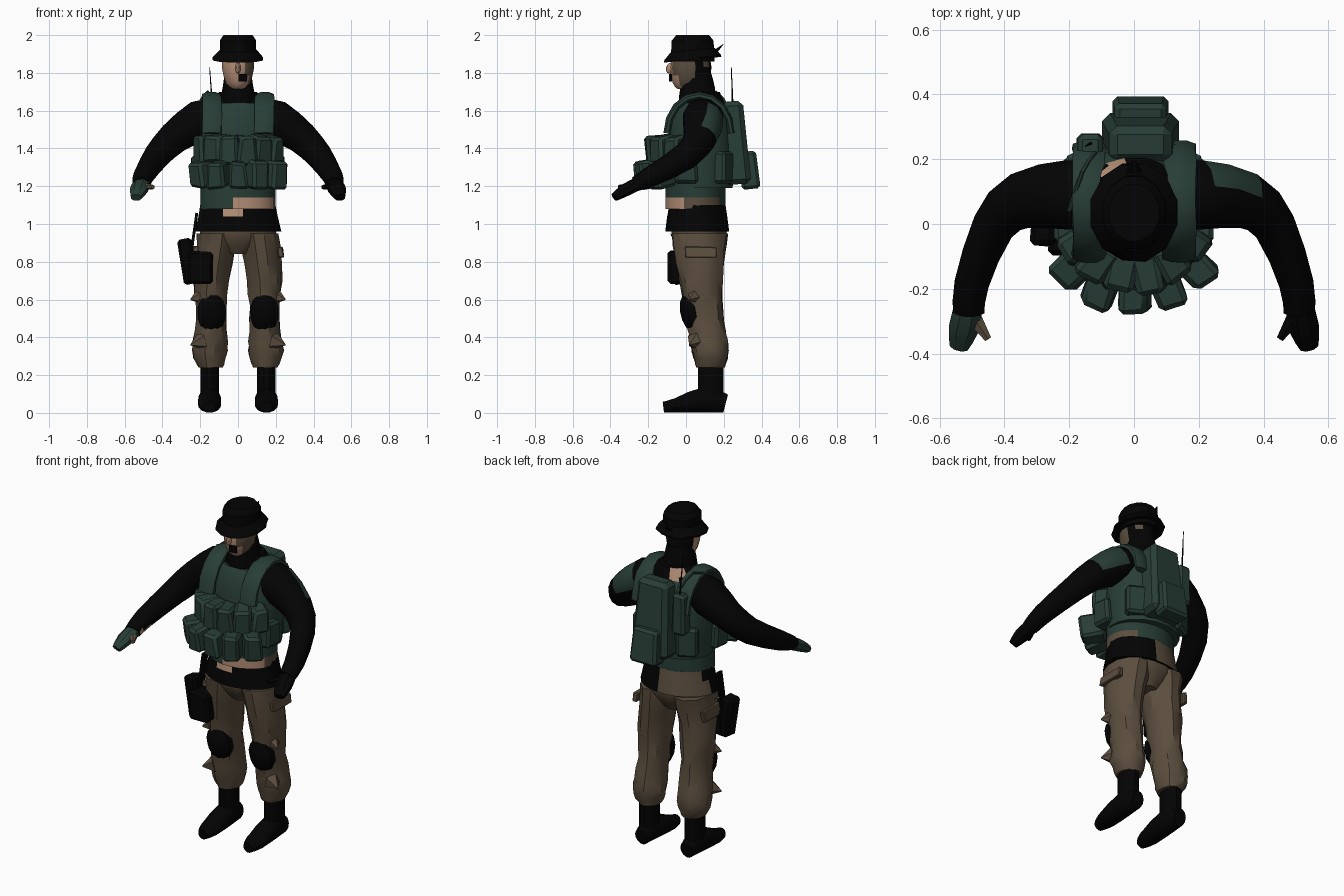
import bpy, bmesh, random
from math import radians, sin, cos, pi, tau
from mathutils import Vector, Matrix

random.seed(4)
if "Cube" in bpy.data.objects:
    bpy.data.objects.remove(bpy.data.objects["Cube"])


def material(name, red, green, blue):
    mat = bpy.data.materials.new(name)
    mat.use_nodes = True
    colour = (red, green, blue, 1)
    mat.diffuse_color = colour
    mat.node_tree.nodes["Principled BSDF"].inputs["Base Color"].default_value = colour
    return mat


BLACK = material("black cloth", .001, .001, .001)
GREEN = material("dark green canvas", .021, .047, .037)
BROWN = material("brown trousers", .105, .076, .048)
SKIN = material("skin", .45, .27, .18)
UP, ACROSS = Vector((0, 0, 1)), Vector((1, 0, 0))
SIDES = (("left", 1), ("right", -1))
parts = []


def finish(name, bm, mats, rule=None):
    bmesh.ops.recalc_face_normals(bm, faces=bm.faces)
    if rule:
        for face in bm.faces:
            face.material_index = mats.index(rule(face.calc_center_median()))
    mesh = bpy.data.meshes.new(name)
    bm.to_mesh(mesh)
    bm.free()
    for mat in mats:
        mesh.materials.append(mat)
    ob = bpy.data.objects.new(name, mesh)
    bpy.context.collection.objects.link(ob)
    parts.append(ob)
    return ob


def smooth(rings, steps):
    """Add rings between the given ones along a smooth spline."""
    rows = [Vector(ring) for ring in rings]
    padded = [rows[0]] + rows + [rows[-1]]
    result = []
    for before, start, end, after in zip(padded, rows, rows[1:], padded[3:]):
        leave, arrive = (end - before) / 2, (after - start) / 2
        for step in range(steps):
            t = step / steps
            ease = t * t * (3 - 2 * t)
            result.append(start * (1 - ease) + end * ease
                          + leave * (t * (1 - t) ** 2) - arrive * (t * t * (1 - t)))
    return result + [rows[-1]]


def loft(name, rings, mats, rule=None, sides=12, steps=2, across=None, wobble=0, mirror=1):
    """Skin elliptical rings (x, y, z, a, b): level, or square to the path when across is set."""
    bm = bmesh.new()
    rings = smooth(rings, steps)
    points = [Vector(ring[:3]) for ring in rings]
    loops = []
    for i, (point, ring) in enumerate(zip(points, rings)):
        u, v = ACROSS, Vector((0, 1, 0))
        if across:
            along = points[min(i + 1, len(points) - 1)] - points[max(i - 1, 0)]
            u = along.cross(across).normalized()
            v = u.cross(along).normalized()
        loop = []
        for k in range(sides):
            angle = tau * (k + .5) / sides
            scale = 1 + random.uniform(-wobble, wobble)
            co = point + (u * ring[3] * cos(angle) + v * ring[4] * sin(angle)) * scale
            co.x *= mirror
            loop.append(bm.verts.new(co))
        loops.append(loop)
    for low, high in zip(loops, loops[1:]):
        for k in range(sides):
            n = (k + 1) % sides
            bm.faces.new((low[k], low[n], high[n], high[k]))
    bm.faces.new(loops[0])
    bm.faces.new(loops[-1])
    return finish(name, bm, mats, rule)


def body(name, centre_y, profile, mats, **options):
    """Central part from a profile of (height, half width, half depth)."""
    rings = [(0, centre_y, z, width, depth) for z, width, depth in profile]
    return loft(name, rings, mats, **options)


def rotation(turn, lean, roll):
    return (Matrix.Rotation(radians(turn), 4, 'Z') @ Matrix.Rotation(radians(lean), 4, 'X')
            @ Matrix.Rotation(radians(roll), 4, 'Y'))


def box(name, loc, size, mat, turn=0, lean=0, roll=0, taper=1, bevel=.015, jitter=0):
    """Chamfered box, narrowed towards its top by taper."""
    bm = bmesh.new()
    bmesh.ops.create_cube(bm, size=1)
    for v in bm.verts:
        if v.co.z > 0:
            v.co.x *= taper
            v.co.y *= taper
        v.co = Vector([(c + random.uniform(-jitter, jitter)) * s for c, s in zip(v.co, size)])
    if bevel:
        bmesh.ops.bevel(bm, geom=bm.edges[:], offset=bevel, segments=1, affect='EDGES')
    bm.transform(Matrix.Translation(loc) @ rotation(turn, lean, roll))
    finish(name, bm, [mat])


def ball(name, loc, radii, mat, lean=0):
    bm = bmesh.new()
    bmesh.ops.create_uvsphere(bm, u_segments=10, v_segments=7, radius=1)
    bm.transform(Matrix.Translation(loc) @ rotation(0, lean, 0) @ Matrix.Diagonal((*radii, 1)))
    finish(name, bm, [mat])


# Legs, boots and knee pads
for side, s in SIDES:
    loft(side + "_trouser_leg", [
        (.11, .07, .95, .11, .15), (.14, .08, .7, .095, .115), (.14, .1, .5, .08, .1),
        (.15, .13, .33, .095, .1), (.145, .13, .24, .065, .075)],
        [BROWN], steps=3, wobble=.06, mirror=s)
    loft(side + "_boot_shaft", [(.15, .13, .27, .05, .07), (.15, .13, .05, .05, .07)],
         [BLACK], mirror=s)
    loft(side + "_boot_foot", [
        (.15, .21, .05, .04, .05), (.15, .1, .07, .06, .07), (.15, -.05, .04, .06, .04),
        (.15, -.12, .03, .03, .03)], [BLACK], across=UP, mirror=s)
    ball(side + "_knee_pad", (.14 * s, .03, .53), (.08, .06, .11), BLACK, lean=14)
    # Torn cloth folds
    for z in (.62, .38):
        loft(side + "_cloth_fold", [(.19, .05, z, .05, .05), (.25, .02, z - .02, .003, .004)],
             [BROWN], sides=5, across=UP, mirror=s)
    box(side + "_pocket_flap", (.225 * s, .08, .85), (.03, .16, .06), BROWN,
        roll=-8 * s, bevel=.005, jitter=.08)


# Pelvis, loose hem and waist
def hem_colour(c):
    if c.y < 0 and c.z > 1.05 and -.1 < c.x < .05:
        return SKIN
    return BROWN if c.y > .1 and c.x < .04 else BLACK


def waist_colour(c):
    if c.z > 1.13:
        return GREEN
    if c.y < 0 and -.03 < c.x < .18:
        return SKIN
    return BROWN if c.x > .14 else GREEN


body("trouser_seat", .07, [(1, .2, .15), (.93, .2, .145), (.84, .06, .09)], [BROWN], sides=16)
body("shirt_hem", .06, [(1.1, .2, .15), (1.04, .21, .16), (.96, .23, .17)],
     [BLACK, BROWN, SKIN], rule=hem_colour, sides=24, steps=1, wobble=.01)
body("waist", .05, [(1.24, .2, .16), (1.14, .2, .16), (1.08, .2, .16)],
     [GREEN, SKIN, BROWN], rule=waist_colour, sides=24, steps=1)


# Vest, upper chest and shoulder straps
def chest_colour(c):
    return SKIN if c.y > .14 and -.1 < c.x < 0 and c.z > 1.61 else BLACK


body("vest", .08, [(1.19, .21, .17), (1.4, .22, .18), (1.57, .2, .16), (1.64, .18, .12)],
     [GREEN], sides=16, wobble=.012)
body("upper_chest", .09, [(1.5, .19, .15), (1.6, .18, .13), (1.7, .1, .09)],
     [BLACK, SKIN], rule=chest_colour, sides=16)
for side, s in SIDES:
    arch = [pi * k / 8 for k in range(9)]
    loft(side + "_shoulder_strap",
         [(.14, .07 - .17 * cos(t), 1.48 + .2 * sin(t), .02, .055) for t in arch],
         [GREEN], sides=8, steps=1, across=ACROSS, wobble=.08, mirror=s)
    box(side + "_hip_pouch", (.2 * s, 0, 1.29), (.09, .12, .15), GREEN, jitter=.05)
    box(side + "_rear_pouch", (.15 * s, .2, 1.3), (.12, .07, .17), GREEN, turn=-28 * s)

# Two fanned rows of magazine pouches
for count, reach, height in ((5, .262, 1.265), (6, .2, 1.395)):
    for k in range(count):
        angle = 23 * (k - (count - 1) / 2)
        out = radians(angle)
        box("magazine_pouch", (reach * sin(out), .05 - reach * cos(out), height),
            (.105, .14, .14), GREEN, turn=angle, lean=8, taper=.85, jitter=.08)

# Backpack with lower pouch, side radio, antenna and drinking tube
box("backpack", (.02, .26, 1.43), (.24, .14, .44), GREEN, lean=4, taper=.8, bevel=.025)
box("backpack_pouch", (.02, .335, 1.285), (.175, .1, .2), GREEN, lean=6, taper=.9)
box("backpack_radio", (-.135, .24, 1.48), (.085, .08, .24), GREEN, taper=.9)
loft("antenna", [(-.13, .25, 1.55, .006, .006), (-.15, .24, 1.83, .002, .002)],
     [BLACK], sides=5)
loft("drinking_tube", [(-.12, .22, 1.62, .007, .007), (-.16, .16, 1.7, .007, .007),
                       (-.2, .04, 1.65, .007, .007)], [GREEN], sides=6, across=ACROSS)


# Arms and hands
def sleeve_colour(c):
    if .23 < c.x < .36 and c.y > .1 and c.z > 1.46:
        return GREEN
    return SKIN if -.5 < c.x < 0 and c.y < -.15 and c.z < 1.22 else BLACK


for side, s in SIDES:
    glove, thumb = (BLACK, BLACK) if s > 0 else (GREEN, BROWN)
    loft(side + "_sleeve", [
        (.13, .09, 1.57, .1, .09), (.2, .09, 1.55, .11, .11), (.34, .075, 1.455, .09, .086),
        (.43, 0, 1.36, .068, .074), (.5, -.18, 1.255, .055, .056), (.51, -.27, 1.21, .05, .04)],
        [BLACK, GREEN, SKIN], rule=sleeve_colour, across=UP, mirror=s)
    loft(side + "_hand", [
        (.51, -.25, 1.215, .045, .036), (.525, -.32, 1.18, .05, .035), (.54, -.38, 1.14, .03, .022)],
        [glove], sides=8, across=UP, mirror=s)
    loft(side + "_thumb", [(.5, -.28, 1.2, .03, .02), (.45, -.355, 1.195, .012, .012)],
         [thumb], sides=6, across=UP, mirror=s)


# Neck, collar and head
def head_colour(c):
    if c.y < .055:
        return BROWN if c.x > .05 and c.z < 1.86 else SKIN
    return BROWN if c.x > .02 and c.y > .09 and c.z > 1.82 else BLACK


body("collar", .06, [(1.64, .1, .1), (1.72, .085, .095), (1.8, .07, .075)],
     [BLACK], wobble=.02)
body("head", .025, [(1.715, .04, .07), (1.745, .066, .095), (1.83, .088, .11), (1.9, .085, .095)],
     [SKIN, BLACK, BROWN], rule=head_colour, sides=14)
ball("nose", (0, -.085, 1.825), (.015, .02, .03), SKIN, lean=-15)
box("mouth_mark", (.025, -.082, 1.775), (.045, .009, .04), BLACK, turn=12, bevel=0)

# Hat with a tilted brim
body("hat_crown", .035, [(1.86, .1, .12), (1.97, .1, .115), (2, .08, .09)], [BLACK], steps=1)
brim = body("hat_brim", .035, [(1.92, .1, .12), (1.88, .138, .155), (1.87, .136, .153),
                               (1.88, .09, .11)], [BLACK], steps=1, wobble=.03)
for v in brim.data.vertices:
    v.co.z += .1 * (v.co.y - .04)
loft("hat_back_peak", [(0, .14, 1.9, .04, .02), (0, .195, 1.95, .004, .003)], [BLACK], sides=6)

# Thigh holster with its strap
box("holster", (-.195, -.035, .77), (.13, .12, .17), BLACK, jitter=.05)
box("holster_grip", (-.265, -.02, .8), (.075, .09, .24), BLACK, roll=-9, jitter=.05)
box("holster_strap", (-.232, 0, .96), (.015, .045, .2), BLACK, roll=8, bevel=0)

bpy.ops.object.select_all(action='DESELECT')
for ob in parts:
    ob.select_set(True)
bpy.context.view_layer.objects.active = parts[0]
bpy.ops.object.shade_smooth_by_angle(angle=radians(32))
